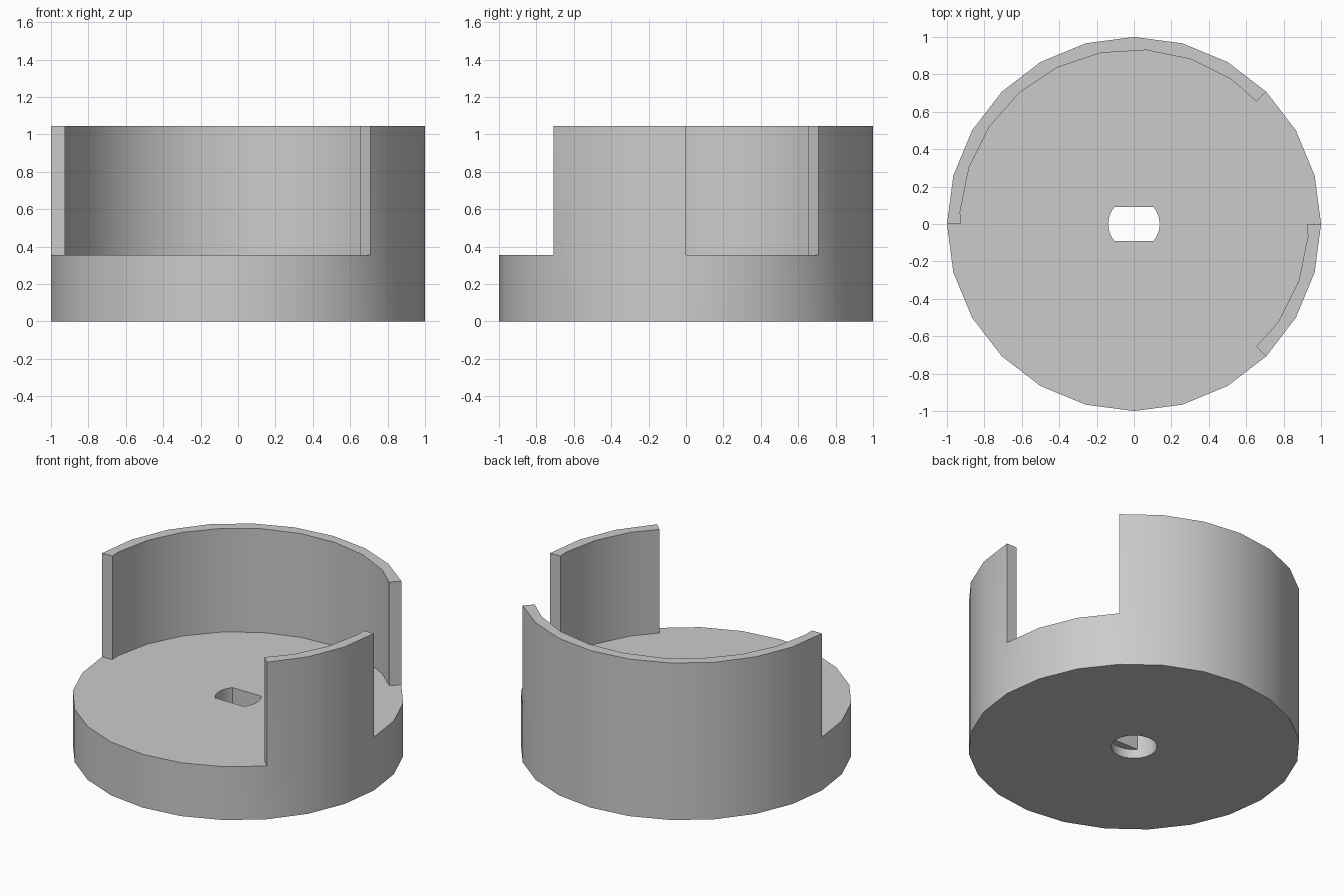
import bpy, bmesh
from math import sin, cos, radians, degrees, asin

if "Cube" in bpy.data.objects:
    bpy.data.objects.remove(bpy.data.objects["Cube"])

BASE_Z, TOP_Z = 0.355, 1.045
INNER_R, HOLE_R, SLOT_Y, LEDGE_Z = 0.932, 0.138, 0.09, 0.06


def polar(r, deg):
    return (r * cos(radians(deg)), r * sin(radians(deg)))


def prism(name, outline, z0, z1):
    bm = bmesh.new()
    face = bm.faces.new([bm.verts.new((x, y, z0)) for x, y in outline])
    ext = bmesh.ops.extrude_face_region(bm, geom=[face], use_keep_orig=True)
    verts = [g for g in ext["geom"] if isinstance(g, bmesh.types.BMVert)]
    bmesh.ops.translate(bm, verts=verts, vec=(0, 0, z1 - z0))
    bmesh.ops.recalc_face_normals(bm, faces=bm.faces)
    mesh = bpy.data.meshes.new(name)
    bm.to_mesh(mesh)
    bm.free()
    obj = bpy.data.objects.new(name, mesh)
    bpy.context.collection.objects.link(obj)
    return obj


def cut(target, cutter):
    mod = target.modifiers.new("cut", "BOOLEAN")
    mod.operation, mod.solver, mod.object = "DIFFERENCE", "EXACT", cutter
    bpy.context.view_layer.objects.active = target
    bpy.ops.object.modifier_apply(modifier=mod.name)
    bpy.data.objects.remove(cutter)


def inner_point(deg):
    # point on the inner 24-gon, whose corners sit 4 degrees off the outer ones
    off = (deg - 3.5 + 7.5) % 15 - 7.5
    return polar(INNER_R * cos(radians(7.5)) / cos(radians(off)), deg)


def inner_run(a, b):
    corners = [d for d in range(-4, 360, 15) if a < d < b]
    return [inner_point(d) for d in [a] + corners + [b]]


# Round cup body
cup = prism("round_cup", [polar(1, 15 * i) for i in range(24)], 0, TOP_Z)

# Hollow, opened through the two gaps in the wall
outline = [polar(2, d) for d in (0, 45)]
outline += inner_run(45, 180)
outline += [polar(2, d) for d in (180, 225, 270, 315)]
outline += [inner_point(d) for d in (-45, -34, -19, -4, 0)]
cut(cup, prism("hollow_cutter", outline, BASE_Z, 1.5))

# Flat-sided slot through the floor, round recess underneath
half = degrees(asin(SLOT_Y / HOLE_R))
side = [-half, -30, -15, 0, 15, 30, half]
ends = side + [180 + d for d in side]
ring = sorted({d % 360 for d in ends} | set(range(45, 136, 15)) | set(range(225, 316, 15)))
cut(cup, prism("slot_cutter", [polar(HOLE_R, d) for d in ends], -0.1, 0.6))
cut(cup, prism("recess_cutter", [polar(HOLE_R, d) for d in ring], -0.2, LEDGE_Z))

# Smooth sides, sharp edges
bpy.ops.object.select_all(action="DESELECT")
cup.select_set(True)
bpy.context.view_layer.objects.active = cup
bpy.ops.object.shade_smooth_by_angle(angle=radians(30))
